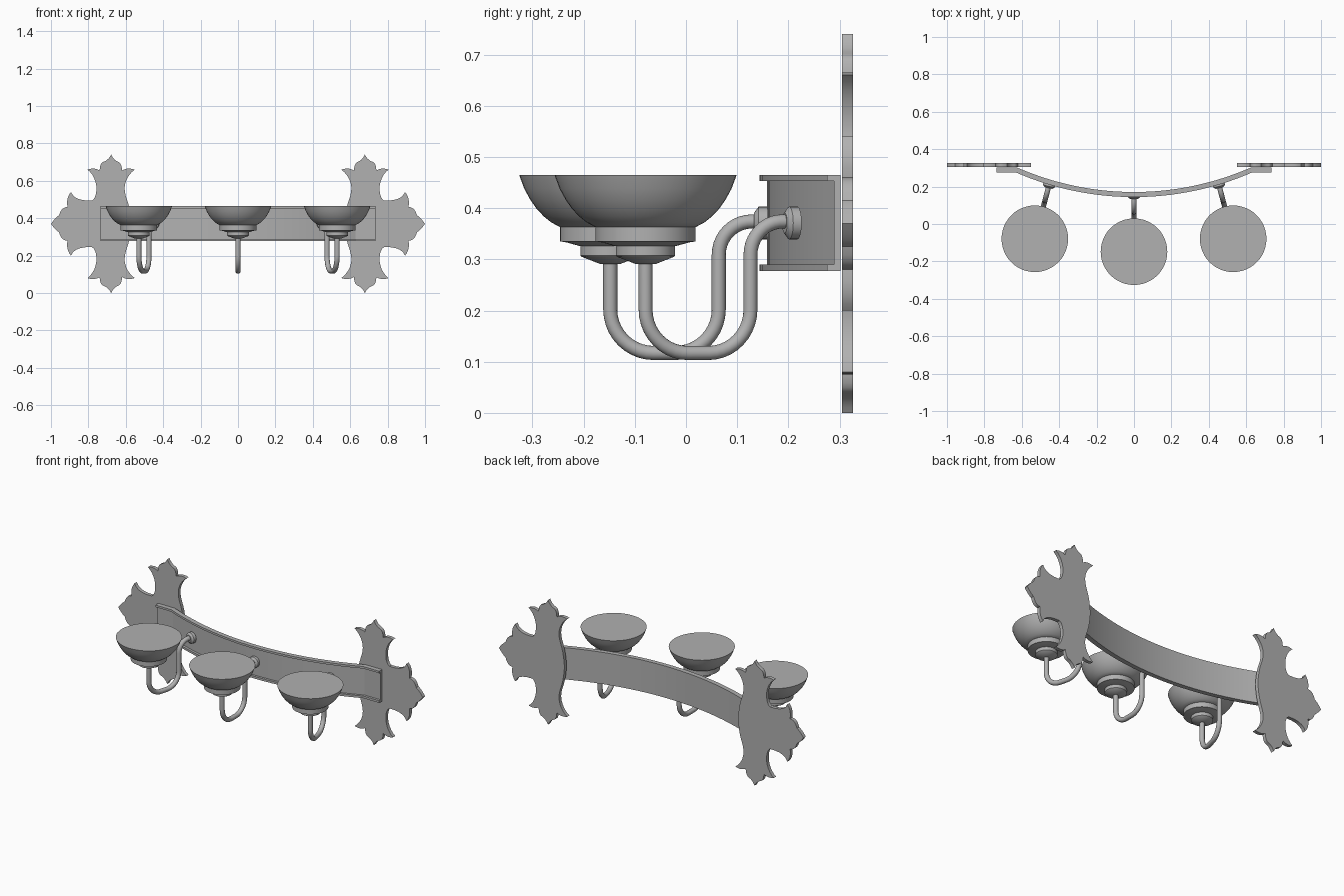
import bpy, bmesh
from math import sin, cos, pi, asin, radians
from mathutils import Matrix, Vector

if "Cube" in bpy.data.objects:
    bpy.data.objects.remove(bpy.data.objects["Cube"])

PIVOT = Matrix.Translation((0, 1.922, 0))   # the lamps fan around this point

METAL = bpy.data.materials.new("dark_metal")
METAL.diffuse_color = (.44, .44, .44, 1)
METAL.use_nodes = True
METAL.node_tree.nodes["Principled BSDF"].inputs["Base Color"].default_value = METAL.diffuse_color


def finish(name, bm, angle=30):
    bmesh.ops.recalc_face_normals(bm, faces=bm.faces)
    me = bpy.data.meshes.new(name)
    bm.to_mesh(me)
    bm.free()
    me.materials.append(METAL)
    ob = bpy.data.objects.new(name, me)
    bpy.context.collection.objects.link(ob)
    bpy.ops.object.select_all(action='DESELECT')
    ob.select_set(True)
    bpy.context.view_layer.objects.active = ob
    bpy.ops.object.shade_smooth_by_angle(angle=radians(angle))


def bridge(bm, rings):
    """Skin a list of vertex rings and cap both ends."""
    n = len(rings[0])
    for a, b in zip(rings, rings[1:]):
        for i in range(n):
            j = (i + 1) % n
            bm.faces.new((a[i], a[j], b[j], b[i]))
    bm.faces.new(rings[0])
    bm.faces.new(rings[-1])


def lathe(name, profile, matrix, seg=40):
    bm = bmesh.new()
    rings = [[bm.verts.new(matrix @ Vector((r * cos(2 * pi * i / seg), r * sin(2 * pi * i / seg), h)))
              for i in range(seg)] for r, h in profile]
    bridge(bm, rings)
    finish(name, bm)


def arc(cy, cz, r, a0, a1, n=10):
    return [(cy + r * cos(radians(a0 + (a1 - a0) * i / n)),
             cz + r * sin(radians(a0 + (a1 - a0) * i / n))) for i in range(n + 1)]


# Fleur-ended wall plaques: upper half outline as quadratic curves (control, end), heights from the middle
START = (.57, 0)
CURVES = [((.575, .08), (.594, .13)), ((.612, .18), (.603, .215)), ((.592, .26), (.552, .29)),
          ((.59, .303), (.62, .285)), ((.622, .325), (.64, .331)), ((.665, .34), (.678, .37)),
          ((.693, .34), (.72, .331)), ((.738, .325), (.74, .285)), ((.77, .303), (.805, .29)),
          ((.765, .26), (.757, .2)), ((.755, .14), (.78, .125)), ((.875, .12), (.893, .17)),
          ((.92, .14), (.912, .09)), ((.945, .09), (.957, .045)), ((.975, .035), (1.0, 0))]


def plaque(name, side):
    half, p = [START], START
    for c, e in CURVES:
        for i in range(1, 6):
            t = i / 5
            half.append(tuple((1 - t) ** 2 * p[k] + 2 * t * (1 - t) * c[k] + t * t * e[k] for k in (0, 1)))
        p = e
    outline = half + [(x, -z) for x, z in half[-2:0:-1]]
    bm = bmesh.new()
    rings = [[bm.verts.new((side * x, y, .37 + z)) for x, z in outline] for y in (.305, .326)]
    bridge(bm, rings)
    finish(name, bm)


plaque("left_plaque", -1)
plaque("right_plaque", 1)

# Curved band with a lip along top and bottom (C section swept along the arc)
R = 1.58
A = asin(.63 / R)
path = []
for i in range(33):
    a = -A + 2 * A * i / 32
    path.append((R * sin(a), .144 + R - R * cos(a), sin(a), cos(a)))
y_end = path[0][1]
path[0] = (-.63, y_end, -.12, 1)
path[-1] = (.63, y_end, .12, 1)
path = [(-.735, y_end, 0, 1)] + path + [(.735, y_end, 0, 1)]
SECTION = [(0, .277), (.027, .277), (.027, .465), (0, .465), (0, .453), (.014, .453), (.014, .29), (0, .29)]
bm = bmesh.new()
bridge(bm, [[bm.verts.new((x - nx * d, y + ny * d, z)) for d, z in SECTION] for x, y, nx, ny in path])
finish("curved_band", bm, 20)

# Lamp profiles (radius, height)
BOWL = [(.098, .363), (.115, .372), (.13, .384), (.144, .399), (.156, .416), (.168, .438), (.178, .465)]
COLLAR = [(.06, .326), (.085, .333), (.098, .335), (.098, .363)]
CUP = [(.02, .291), (.056, .305), (.058, .307), (.058, .328)]
FLANGE = [(.02, 0), (.032, .009), (.032, .026)]
# Hooked arm path in the lamp's y-z plane
ARM = [(-.147, .30)] + arc(-.062, .203, .085, 180, 270) + arc(-.02, .203, .085, 270, 360) \
    + arc(.13, .31, .065, 180, 90) + [(.15, .375)]

for label, deg in (("left", -14.84), ("centre", 0), ("right", 14.84)):
    turn = PIVOT @ Matrix.Rotation(radians(deg), 4, 'Z') @ PIVOT.inverted() @ Matrix.Translation((0, -.001, -.001))
    axis = turn @ Matrix.Translation((0, -.147, .001))
    lathe(label + "_bowl", BOWL, axis, 48)
    lathe(label + "_collar", COLLAR, axis)
    lathe(label + "_cup", CUP, axis)
    lathe(label + "_flange", FLANGE,
          turn @ Matrix.Translation((0, .134, .372)) @ Matrix.Rotation(-pi / 2, 4, 'X'), 24)
    # Arm: round tube swept along the hook
    bm = bmesh.new()
    rings = []
    for i, (y, z) in enumerate(ARM):
        a, b = ARM[max(i - 1, 0)], ARM[min(i + 1, len(ARM) - 1)]
        t = Vector((0, b[0] - a[0], b[1] - a[1])).normalized()
        n = Vector((0, -t.z, t.y))
        rings.append([bm.verts.new(turn @ (Vector((0, y, z)) + .0137 * (
            n * cos(2 * pi * k / 16) + Vector((sin(2 * pi * k / 16), 0, 0))))) for k in range(16)])
    bridge(bm, rings)
    finish(label + "_arm", bm, 40)
